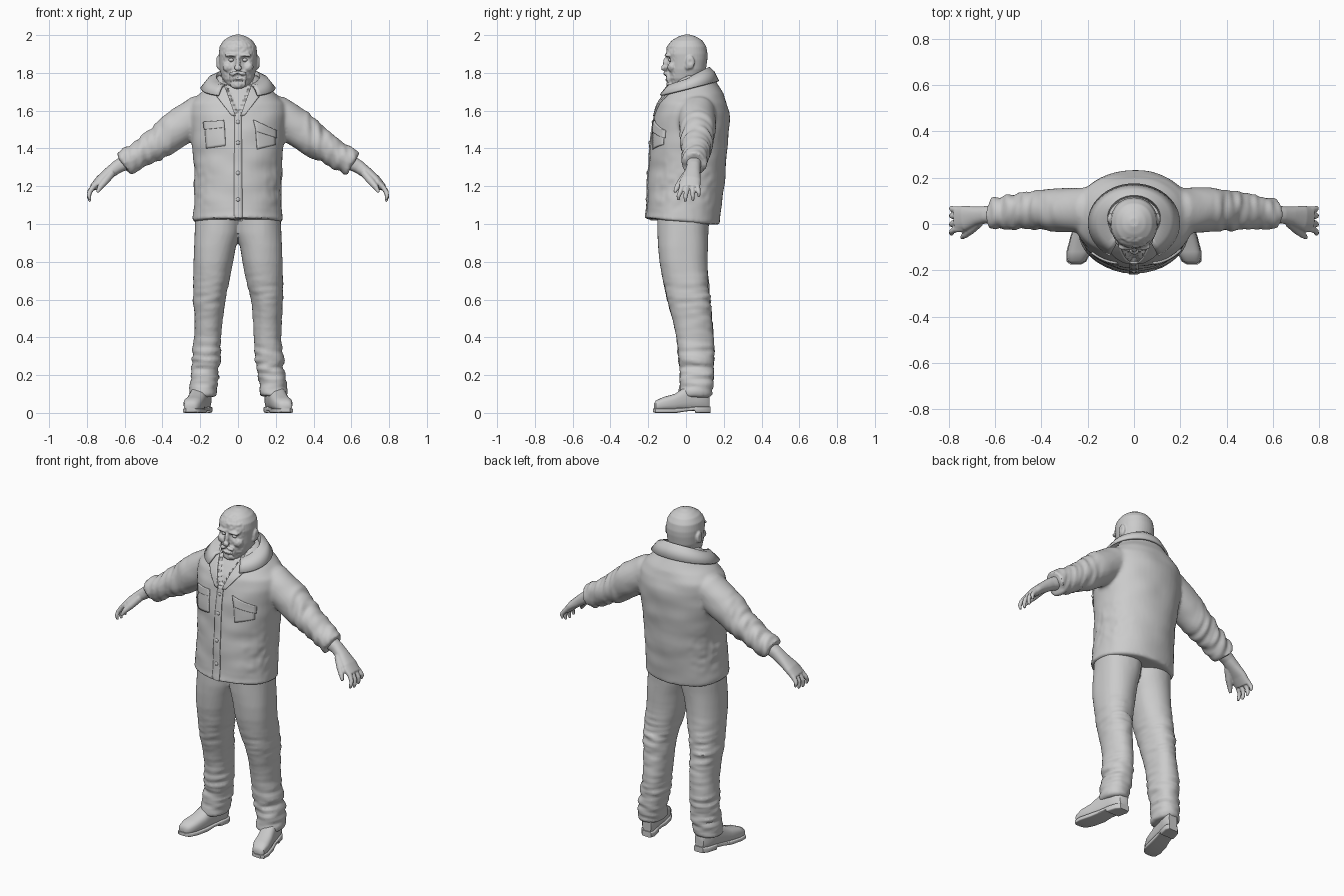
import bpy, bmesh, math
from mathutils import Vector as V, Matrix, noise
from mathutils.bvhtree import BVHTree

if "Cube" in bpy.data.objects:
    bpy.data.objects.remove(bpy.data.objects["Cube"])

grey = bpy.data.materials.new("plain light grey")
grey.diffuse_color = (0.6, 0.6, 0.6, 1)
grey.use_nodes = True
grey.node_tree.nodes["Principled BSDF"].inputs["Base Color"].default_value = grey.diffuse_color


def finish(name, bm, angle=45):
    bmesh.ops.recalc_face_normals(bm, faces=bm.faces)
    me = bpy.data.meshes.new(name)
    bm.to_mesh(me)
    bm.free()
    me.materials.append(grey)
    ob = bpy.data.objects.new(name, me)
    bpy.context.collection.objects.link(ob)
    shade(me, angle)
    return ob


def shade(me, angle):
    for p in me.polygons:
        p.use_smooth = True
    me.set_sharp_from_angle(angle=math.radians(angle))


def loft(bm, rings, n=2.0, seg=32):
    """Skin superellipse rings given as (centre, U, V) and cap both ends."""
    loops = []
    for c, u, v in rings:
        loop = []
        for i in range(seg):
            a = 2 * math.pi * i / seg
            ca, sa = math.cos(a), math.sin(a)
            loop.append(bm.verts.new(c + u * math.copysign(abs(ca) ** (2 / n), ca)
                                     + v * math.copysign(abs(sa) ** (2 / n), sa)))
        loops.append(loop)
    for a, b in zip(loops, loops[1:]):
        for i in range(seg):
            j = (i + 1) % seg
            bm.faces.new((a[i], a[j], b[j], b[i]))
    bm.faces.new(loops[0])
    bm.faces.new(loops[-1])


def level(z, x0, x1, y0, y1, s=1):
    return V((s * (x0 + x1) / 2, (y0 + y1) / 2, z)), V(((x1 - x0) / 2, 0, 0)), V((0, (y1 - y0) / 2, 0))


def along(rows, s=1):
    """Rings square to a path; rows are x, y, z, radius in y, other radius."""
    pts = [V((s * r[0], r[1], r[2])) for r in rows]
    out = []
    for i, r in enumerate(rows):
        t = (pts[min(i + 1, len(pts) - 1)] - pts[max(i - 1, 0)]).normalized()
        w = t.cross(V((0, 1, 0))).normalized()
        out.append((pts[i], w.cross(t).normalized() * r[3], w * r[4]))
    return out


def ball(bm, c, r):
    bmesh.ops.create_uvsphere(bm, u_segments=20, v_segments=12, radius=1,
                              matrix=Matrix.Translation(c) @ Matrix.Diagonal((*r, 1)))


def fuse(name, bm, voxel, smooth, deform=None, angle=45):
    """Merge overlapping solids into one skin, then sculpt it by a rule."""
    ob = finish(name, bm)
    m = ob.modifiers.new("merge", 'REMESH')
    m.mode, m.voxel_size = 'VOXEL', voxel
    m = ob.modifiers.new("soften", 'SMOOTH')
    m.factor, m.iterations = 0.5, smooth
    me = bpy.data.meshes.new_from_object(ob.evaluated_get(bpy.context.evaluated_depsgraph_get()))
    ob.modifiers.clear()
    ob.data = me
    if deform:
        moves = [deform(v.co.copy(), v.normal.copy()) for v in me.vertices]
        for v, d in zip(me.vertices, moves):
            v.co += d
    if not me.materials:
        me.materials.append(grey)
    shade(me, angle)
    return ob


def bump(x, centre, width):
    return math.exp(-((x - centre) / width) ** 2)


# Jacket body and sleeves
bm = bmesh.new()
loft(bm, [level(z, -w, w, f, b) for z, f, b, w in (
    (1.01, -.215, .178, .24), (1.1, -.205, .19, .234), (1.2, -.2, .2, .23), (1.3, -.195, .212, .232),
    (1.4, -.19, .222, .242), (1.5, -.18, .228, .252), (1.58, -.165, .228, .262), (1.64, -.145, .218, .25),
    (1.69, -.115, .2, .205), (1.73, -.085, .175, .155), (1.77, -.05, .15, .12), (1.79, -.03, .14, .1))], 2.15, 48)
for s in (-1, 1):
    loft(bm, along([(.1, .06, 1.62, .09, .08), (.2, .06, 1.585, .1, .1), (.32, .06, 1.505, .097, .1),
                    (.4, .06, 1.44, .088, .09), (.48, .055, 1.395, .08, .079), (.55, .05, 1.353, .07, .07),
                    (.605, .045, 1.32, .06, .06)], s))
    # Rolled cuff
    loft(bm, along([(.545, .05, 1.356, .073, .074), (.61, .045, 1.317, .066, .068)], s))


def jacket_folds(c, n):
    ax = abs(c.x)
    d = V((0, 0, 0))
    sleeve = max(0, min(1, (ax - .33) / .07))
    d += n * noise.noise(V((c.x * 32, c.y * 9, c.z * 10))) * .011 * sleeve
    d += n * noise.noise(V((c.x * 7, c.y * 7, c.z * 12))) * .006 * (1 - sleeve)
    d += n * noise.noise(c * 26) * .006 * bump(ax, .22, .06) * bump(c.z, 1.2, .12)
    if c.z < 1.1 and ax < .3:                      # hem drops at the back
        d.z -= .09 * c.y * (1.1 - c.z) / .09
    if c.y < 0 and c.z > 1.58 and ax < .42 * (c.z - 1.58):   # open neck
        d.y += .016
    return d


jacket = fuse("jacket", bm, .0105, 4, jacket_folds)
tree = BVHTree.FromPolygons([v.co for v in jacket.data.vertices],
                            [tuple(p.vertices) for p in jacket.data.polygons])


def patch(name, corners, thick=.008, nu=8, nv=10):
    """Cloth plate draped on the jacket front; corners are (x, z)."""
    a, b, c, d = [V(p) for p in corners]
    bm, grid = bmesh.new(), []
    for j in range(nv + 1):
        row = []
        for i in range(nu + 1):
            p = a.lerp(b, i / nu).lerp(d.lerp(c, i / nu), j / nv)
            hit, nrm, _, _ = tree.ray_cast(V((p.x, -1, p.y)), V((0, 1, 0)))
            if hit is None:
                hit, nrm, _, _ = tree.find_nearest(V((p.x, -.2, p.y)))
            row.append(bm.verts.new(hit + nrm * .002))
        grid.append(row)
    for r, q in zip(grid, grid[1:]):
        for i in range(nu):
            bm.faces.new((r[i], r[i + 1], q[i + 1], q[i]))
    ob = finish(name, bm)
    m = ob.modifiers.new("thickness", 'SOLIDIFY')
    m.thickness, m.offset = thick, 0


# Front strip, buttons, pockets and lapels
patch("button_strip", [(-.022, 1.025), (.024, 1.02), (.018, 1.59), (-.018, 1.585)], .008, 3, 40)
for z in (1.13, 1.27, 1.43, 1.54):
    hit = tree.ray_cast(V((0, -1, z)), V((0, 1, 0)))[0]
    bm = bmesh.new()
    ball(bm, hit - V((0, .005, 0)), (.011, .006, .011))
    finish("button", bm)
patch("pocket", [(-.165, 1.4), (-.065, 1.415), (-.072, 1.54), (-.175, 1.53)])
patch("pocket_flap", [(-.175, 1.5), (-.07, 1.51), (-.074, 1.548), (-.18, 1.54)], .014)
patch("pocket", [(.1, 1.395), (.195, 1.42), (.195, 1.49), (.09, 1.53)])
patch("pocket_flap", [(.095, 1.49), (.2, 1.455), (.2, 1.495), (.08, 1.55)], .016)
for s in (-1, 1):
    patch("lapel", [(s * .012, 1.57), (s * .035, 1.575), (s * .125, 1.69), (s * .07, 1.73)], .012)

# Turned-down collar
bm, prev = bmesh.new(), None
for i in range(41):
    a = math.radians(-148 + 296 * i / 40)
    s, c = math.sin(a), math.cos(a)
    row = [bm.verts.new(p) for p in (
        (.105 * s, .025 + .085 * c, 1.74 + .03 * c), (.118 * s, .025 + .1 * c, 1.776 + .05 * c),
        (.155 * s, .015 + .13 * c, 1.765 + .04 * c), (.195 * s, .005 + .165 * c, 1.715 + .04 * c))]
    if prev:
        for k in range(3):
            bm.faces.new((prev[k], row[k], row[k + 1], prev[k + 1]))
    prev = row
ob = finish("collar", bm, 60)
m = ob.modifiers.new("thickness", 'SOLIDIFY')
m.thickness, m.offset = .012, 0

# Trousers
bm = bmesh.new()
for s in (-1, 1):
    loft(bm, [level(*r, s) for r in (
        (1.06, -.02, .225, -.15, .125), (.95, -.01, .231, -.15, .117), (.88, .01, .235, -.147, .114),
        (.8, .024, .237, -.14, .112), (.7, .045, .236, -.122, .118), (.6, .07, .235, -.1, .13),
        (.5, .08, .23, -.075, .139), (.4, .086, .231, -.052, .146), (.3, .09, .24, -.042, .148),
        (.27, .088, .245, -.045, .148), (.25, .096, .24, -.034, .144), (.2, .1, .247, -.034, .146),
        (.14, .108, .253, -.036, .142), (.085, .115, .262, -.045, .135))], 2.2)


def trouser_folds(c, n):
    fold = noise.noise(V((c.x * 11, c.y * 9, c.z * 38)))
    amp = .013 * bump(c.z, .23, .14) + .011 * bump(c.z, .6, .12) * (.4 + max(0, c.y) * 6)
    soft = noise.noise(V((c.x * 9, c.y * 9, c.z * 4))) * .006
    return n * (fold * amp + soft)


fuse("trousers", bm, .0105, 3, trouser_folds)

# Boots with soles and heels
for s in (-1, 1):
    def across(y, w, z0, z1):
        x = .178 + (.12 - y) * .25
        return V((s * x, y, (z0 + z1) / 2)), V((w, 0, 0)), V((0, 0, (z1 - z0) / 2))
    bm = bmesh.new()
    loft(bm, [across(*r) for r in (
        (-.17, .022, .015, .048), (-.16, .038, .01, .065), (-.12, .05, .01, .084), (-.06, .05, .01, .1),
        (0, .046, .01, .14), (.06, .046, .01, .165), (.105, .042, .01, .15), (.125, .028, .01, .13))], 2.6)
    finish("boot", bm)
    bm = bmesh.new()
    loft(bm, [across(*r) for r in (
        (-.175, .024, .004, .024), (-.162, .042, 0, .024), (-.12, .054, 0, .024), (-.05, .053, 0, .025),
        (0, .047, .008, .028), (.045, .046, .012, .032), (.05, .048, 0, .034), (.105, .046, 0, .034),
        (.13, .03, 0, .034))], 6)
    finish("boot_sole", bm, 35)

# Forearm and hand
for s in (-1, 1):
    bm = bmesh.new()
    loft(bm, along([(.56, .045, 1.345, .043, .043), (.64, .04, 1.302, .037, .035), (.68, .035, 1.272, .041, .031),
                    (.73, .025, 1.232, .054, .026), (.768, .02, 1.192, .054, .02)], s), 2.3)
    for y0, y1, drop in ((.062, .068, .025), (.034, .036, .005), (.005, -.003, 0), (-.022, -.04, .008)):
        loft(bm, along([(.735, y0, 1.225, .013, .014), (.768, y0, 1.195, .014, .014),
                        (.786, (y0 + y1) / 2, 1.165 + drop / 3, .0125, .0125), (.789, y1, 1.14 + drop, .011, .011),
                        (.783, y1, 1.118 + drop, .007, .007)], s), 2, 12)
    loft(bm, along([(.67, .01, 1.268, .024, .022), (.705, -.025, 1.225, .02, .02), (.73, -.047, 1.195, .015, .015),
                    (.745, -.06, 1.168, .008, .008)], s), 2, 12)
    fuse("hand", bm, .0048, 2)

# Head, neck and facial features
bm = bmesh.new()
loft(bm, [level(z, -w, w, f, b) for z, f, b, w in (
    (1.715, -.07, 0, .035), (1.73, -.085, .05, .058), (1.77, -.096, .09, .084), (1.82, -.097, .106, .097),
    (1.87, -.1, .113, .101), (1.9, -.108, .114, .102), (1.94, -.1, .107, .097), (1.97, -.078, .088, .078),
    (1.99, -.045, .058, .05), (2.002, -.012, .025, .018))], 2.15, 40)
loft(bm, [level(z, -w, w, f, b) for z, f, b, w in (
    (1.62, -.1, .1, .09), (1.7, -.075, .1, .088), (1.76, -.05, .1, .085), (1.82, -.03, .095, .08))])
ball(bm, (0, -.104, 1.85), (.014, .018, .036))          # nose bridge
ball(bm, (0, -.117, 1.826), (.021, .016, .014))         # nose tip
ball(bm, (0, -.083, 1.741), (.042, .02, .026))          # bearded chin
ball(bm, (0, -.1, 1.766), (.026, .014, .009))           # lower lip
for s in (-1, 1):
    ball(bm, (s * .036, -.094, 1.893), (.036, .02, .012))    # brow
    ball(bm, (s * .05, -.073, 1.832), (.032, .025, .028))    # cheek
    ball(bm, (s * .02, -.106, 1.796), (.025, .015, .012))    # moustache
    ball(bm, (s * .036, -.092, 1.775), (.01, .014, .026))    # moustache end
    ball(bm, (s * .104, .022, 1.856), (.013, .024, .036))    # ear
    ball(bm, (s * .096, .008, 1.835), (.014, .016, .02))     # ear lobe


def face_dents(c, n):
    d = V((0, 0, 0))
    for x, y, z, r, depth in ((.037, -.098, 1.868, .017, .017), (0, -.105, 1.78, .016, .014),
                              (0, -.11, 1.91, .01, .004), (.112, .022, 1.858, .012, .006)):
        k = math.exp(-((abs(c.x) - x) ** 2 + (c.y - y) ** 2 + (c.z - z) ** 2) / r ** 2)
        d -= n * k * depth
    if c.y < -.06:                                      # lined skin
        d += n * noise.noise(c * 60) * .003
    return d


fuse("head", bm, .0048, 2, face_dents)
for s in (-1, 1):
    bm = bmesh.new()
    ball(bm, (s * .036, -.08, 1.868), (.014, .014, .01))
    finish("eye", bm)
